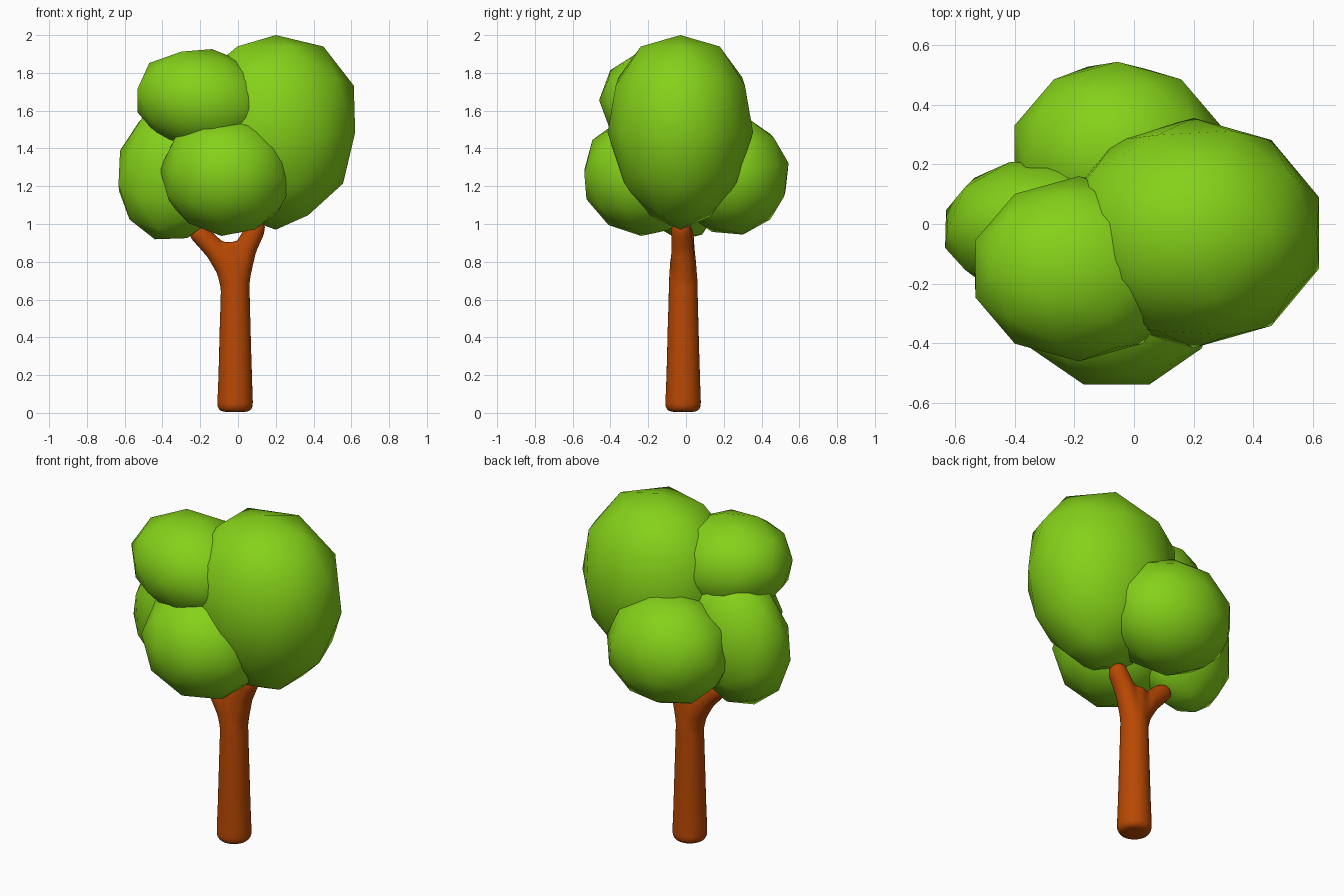
import bpy, bmesh, math
from mathutils import Vector, Matrix, Euler

if "Cube" in bpy.data.objects:
    bpy.data.objects.remove(bpy.data.objects["Cube"])


def material(name, color):
    m = bpy.data.materials.new(name)
    m.diffuse_color = (*color, 1)
    m.use_nodes = True
    m.node_tree.nodes["Principled BSDF"].inputs["Base Color"].default_value = m.diffuse_color
    return m


green = material("leaf green", (0.235, 0.64, 0.01))
brown = material("bark brown", (0.48, 0.065, 0.001))


def add_object(name, bm, mat):
    bmesh.ops.recalc_face_normals(bm, faces=bm.faces)
    for f in bm.faces:
        f.smooth = True
    me = bpy.data.meshes.new(name)
    bm.to_mesh(me)
    bm.free()
    me.materials.append(mat)
    ob = bpy.data.objects.new(name, me)
    bpy.context.collection.objects.link(ob)
    return ob


def foliage(name, center, radii, tilt=(0, 0), spin=0, egg=0.0):
    """Low-poly smooth ball: spun, made fuller at the top, stretched, tilted."""
    bm = bmesh.new()
    bmesh.ops.create_icosphere(bm, subdivisions=2, radius=1,
                               matrix=Matrix.Rotation(math.radians(spin), 4, 'Z'))
    for v in bm.verts:
        z = v.co.z
        v.co.x *= 1 + egg * z
        v.co.y *= 1 + egg * z
        if z > 0:
            v.co.z += 3 * egg * z * z * (1 - z)
    rot = Euler((math.radians(tilt[0]), math.radians(tilt[1]), 0)).to_matrix().to_4x4()
    bm.transform(Matrix.Translation(center) @ rot @ Matrix.Diagonal((*radii, 1)))
    return add_object(name, bm, green)


def tube(bm, points, sides=24):
    """Closed tube through (x, y, z, radius) points."""
    pos = [Vector(p[:3]) for p in points]
    rings = []
    for i, p in enumerate(points):
        t = (pos[min(i + 1, len(pos) - 1)] - pos[max(i - 1, 0)]).normalized()
        u = Vector((0, 1, 0)).cross(t).normalized()
        v = t.cross(u)
        rings.append([bm.verts.new(pos[i] + p[3] * (u * math.cos(a) + v * math.sin(a)))
                      for a in (2 * math.pi * k / sides for k in range(sides))])
    for a, b in zip(rings, rings[1:]):
        for k in range(sides):
            n = (k + 1) % sides
            bm.faces.new((a[k], a[n], b[n], b[k]))
    bm.faces.new(rings[0][::-1])
    bm.faces.new(rings[-1])


# Foliage balls
foliage("foliage_large", (0.20, -0.03, 1.485), (0.442, 0.385, 0.515), egg=0.1)
foliage("foliage_front", (-0.06, -0.22, 1.26), (0.355, 0.335, 0.325), (-3, 5), spin=18)
foliage("foliage_top", (-0.185, -0.15, 1.655), (0.37, 0.31, 0.275), (0, 10))
foliage("foliage_left", (-0.32, -0.015, 1.29), (0.32, 0.235, 0.39), (0, 18), spin=18)
foliage("foliage_back", (-0.055, 0.235, 1.257), (0.363, 0.315, 0.32), (12, 0))

# Trunk with two branches, fused into one smooth surface
c = -0.015
bm = bmesh.new()
tube(bm, [(c, c, 0.005, 0.065), (c, c, 0.012, 0.083), (c, c, 0.035, 0.096), (c, c, 0.2, 0.09),
          (c, c, 0.6, 0.079), (c, c, 0.7, 0.077), (-0.025, c, 0.80, 0.07), (-0.03, c, 0.905, 0.056)])
tube(bm, [(c, c, 0.62, 0.066), (-0.05, c, 0.76, 0.066), (-0.115, -0.012, 0.86, 0.06),
          (-0.195, -0.01, 0.94, 0.053), (-0.23, -0.01, 0.965, 0.045), (-0.24, -0.01, 0.972, 0.025)])
tube(bm, [(c, c, 0.62, 0.066), (0.008, c, 0.76, 0.066), (0.04, -0.02, 0.87, 0.06),
          (0.09, -0.025, 0.97, 0.055), (0.10, -0.025, 1.005, 0.048), (0.104, -0.025, 1.018, 0.028)])
trunk = add_object("trunk", bm, brown)
remesh = trunk.modifiers.new("fuse", 'REMESH')
remesh.mode = 'VOXEL'
remesh.voxel_size = 0.012
remesh.use_smooth_shade = True
smooth = trunk.modifiers.new("soften", 'SMOOTH')
smooth.factor = 0.5
smooth.iterations = 10
